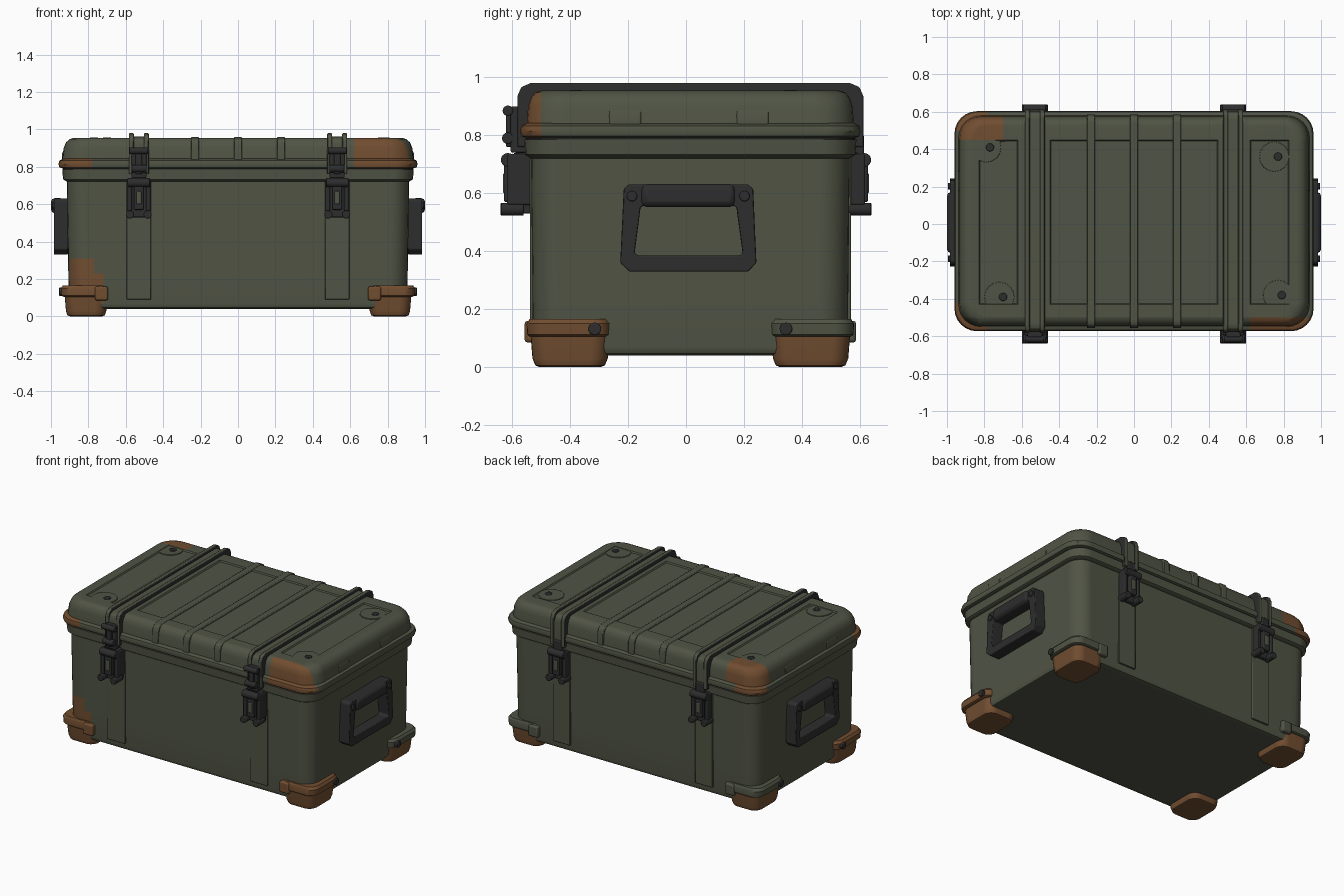
import bpy, bmesh, math
from mathutils import Vector

cube = bpy.data.objects.get("Cube")
if cube:
    bpy.data.objects.remove(cube, do_unlink=True)

CY = 0.015  # the shell sits slightly towards the back


def material(name, r, g, b):
    m = bpy.data.materials.new(name)
    m.use_nodes = True
    m.diffuse_color = (r, g, b, 1)
    bsdf = m.node_tree.nodes["Principled BSDF"]
    bsdf.inputs["Base Color"].default_value = (r, g, b, 1)
    bsdf.inputs["Roughness"].default_value = 0.7
    return m


GREEN = material("olive green", 0.08, 0.088, 0.058)
BROWN = material("worn brown", 0.165, 0.075, 0.03)
DARK = material("dark metal", 0.026, 0.026, 0.027)


def finish(name, bm, mats, bevel=0.0):
    bmesh.ops.recalc_face_normals(bm, faces=bm.faces[:])
    mesh = bpy.data.meshes.new(name)
    bm.to_mesh(mesh)
    bm.free()
    for m in mats:
        mesh.materials.append(m)
    obj = bpy.data.objects.new(name, mesh)
    bpy.context.collection.objects.link(obj)
    bpy.ops.object.select_all(action="DESELECT")
    obj.select_set(True)
    bpy.context.view_layer.objects.active = obj
    bpy.ops.object.shade_smooth_by_angle(angle=math.radians(40))
    if bevel:
        mod = obj.modifiers.new("soft edges", "BEVEL")
        mod.width, mod.segments = bevel, 2
        mod.limit_method = "ANGLE"
    obj.modifiers.new("weighted normals", "WEIGHTED_NORMAL").keep_sharp = True
    return obj


def rounded_stack(rings, cx=0.0, cy=CY, steps=7):
    """Loft rounded rectangles given as (half x, half y, corner radius, z)."""
    bm = bmesh.new()
    loops = []
    for hx, hy, r, z in rings:
        loop = []
        for q, (sx, sy) in enumerate([(1, 1), (-1, 1), (-1, -1), (1, -1)]):
            for i in range(steps):
                a = (q + i / (steps - 1)) * math.pi / 2
                loop.append(bm.verts.new((cx + sx * (hx - r) + r * math.cos(a),
                                          cy + sy * (hy - r) + r * math.sin(a), z)))
        loops.append(loop)
    for low, high in zip(loops, loops[1:]):
        for i in range(len(low)):
            j = (i + 1) % len(low)
            bm.faces.new((low[i], low[j], high[j], high[i]))
    bm.faces.new(loops[0][::-1])
    bm.faces.new(loops[-1])
    bm.normal_update()
    return bm


def slice_at(bm, axis, *places):
    for p in places:
        co, no = Vector(), Vector()
        co[axis], no[axis] = p, 1
        bmesh.ops.bisect_plane(bm, geom=bm.verts[:] + bm.edges[:] + bm.faces[:],
                               plane_co=co, plane_no=no)


def paint(bm, rule, index=1):
    for f in bm.faces:
        if rule(f.calc_center_median()):
            f.material_index = index


def box(name, x, y, z, mat, bevel=0.006):
    bm = bmesh.new()
    bmesh.ops.create_cube(bm, size=1)
    for v in bm.verts:
        for k, (lo, hi) in enumerate((x, y, z)):
            v.co[k] = (lo + hi) / 2 + v.co[k] * abs(hi - lo)
    return finish(name, bm, [mat], bevel)


def cylinder(name, centre, radius, depth, axis, mat, bevel=0.004):
    bm = bmesh.new()
    bmesh.ops.create_cone(bm, cap_ends=True, segments=16, radius1=radius,
                          radius2=radius, depth=depth)
    obj = finish(name, bm, [mat], bevel)
    obj.location = centre
    obj.rotation_euler = {"x": (0, math.pi / 2, 0), "y": (math.pi / 2, 0, 0), "z": (0, 0, 0)}[axis]
    return obj


def arch(name, half, top, low, centre, width, axis, mats, bevel=0.005):
    """Solid band running over the lid, its section drawn across one axis."""
    bend = 0.045
    side = [(half, low), (half, top - bend), (half - 0.3 * bend, top - 0.3 * bend), (half - bend, top)]
    points = side + [(-u, z) for u, z in side[::-1]]
    bm = bmesh.new()
    ends = []
    for w in (centre - width / 2, centre + width / 2):
        ends.append([bm.verts.new((w, u + CY, z) if axis == "x" else (u, w, z)) for u, z in points])
    n = len(points)
    for i in range(n):
        j = (i + 1) % n
        bm.faces.new((ends[0][i], ends[0][j], ends[1][j], ends[1][i]))
    for e in ends:
        f = bm.faces.new(e)
        f.material_index = len(mats) - 1
    return finish(name, bm, mats, bevel)


# Body with a worn front corner
body = rounded_stack([(0.87, 0.51, 0.09, 0.04), (0.893, 0.533, 0.1, 0.047), (0.905, 0.543, 0.1, 0.07),
                      (0.915, 0.55, 0.1, 0.74)])
slice_at(body, 0, -0.72, -0.77)
slice_at(body, 1, -0.47)
slice_at(body, 2, 0.23, 0.31)
paint(body, lambda c: c.y < -0.47 and 0.07 < c.z < 0.31 and c.x < (-0.72 if c.z < 0.23 else -0.77))
finish("body", body, [GREEN, BROWN])

# Rolled lips where body and lid meet
finish("body_lip", rounded_stack([(0.915, 0.55, 0.1, 0.72), (0.935, 0.57, 0.11, 0.733),
                                  (0.94, 0.573, 0.11, 0.785), (0.92, 0.555, 0.1, 0.79)]), [GREEN])
finish("seal", rounded_stack([(0.935, 0.568, 0.11, 0.78), (0.935, 0.568, 0.11, 0.80)]), [DARK])
rim = rounded_stack([(0.935, 0.565, 0.11, 0.79), (0.955, 0.583, 0.12, 0.797), (0.96, 0.588, 0.12, 0.815),
                     (0.955, 0.583, 0.12, 0.833), (0.93, 0.56, 0.11, 0.845)])
slice_at(rim, 0, 0.62, -0.78)
slice_at(rim, 1, -0.42, -0.5, 0.5)
paint(rim, lambda c: (c.x > 0.62 and c.y < -0.5) or (c.x < -0.78 and (c.y < -0.42 or c.y > 0.5)))
finish("lid_rim", rim, [GREEN, BROWN])

# Lid with sunken top panels and worn corners
lid = rounded_stack([(0.94, 0.565, 0.12, 0.83), (0.932, 0.56, 0.12, 0.9), (0.92, 0.55, 0.12, 0.93),
                     (0.9, 0.535, 0.11, 0.948), (0.875, 0.512, 0.1, 0.955)])
slice_at(lid, 0, -0.83, -0.7, -0.62, -0.45, 0.45, 0.62, 0.83)
slice_at(lid, 1, -0.5, -0.43, 0.45)
paint(lid, lambda c: (c.x > 0.62 and c.y < -0.5 and c.z < 0.953) or (c.x < -0.7 and c.y > 0.45))
panels = []
for f in lid.faces:
    c = f.calc_center_median()
    if c.z > 0.954 and -0.43 < c.y < 0.45 and (abs(c.x) < 0.45 or 0.62 < abs(c.x) < 0.83):
        panels.append(f)
bmesh.ops.inset_region(lid, faces=panels, thickness=0.008, depth=-0.008)
finish("lid", lid, [GREEN, BROWN])

# Raised ribs across the lid and on its ends
for x in (-0.23, 0, 0.23):
    arch("lid_rib", 0.571, 0.958, 0.83, x, 0.045, "x", [GREEN])
for y in (-0.21, 0.23):
    arch("lid_end_rib", 0.941, 0.915, 0.83, y, 0.11, "y", [GREEN])

# Round marks and studs on the lid corners
for x, y in ((0.77, 0.36), (0.79, -0.38), (-0.7, -0.39), (-0.77, 0.41)):
    cylinder("lid_stud", (x, y, 0.95), 0.022, 0.014, "z", DARK)
    cylinder("lid_round_mark", (x - 0.02, y, 0.948), 0.08, 0.008, "z", GREEN, 0.002)


# Strap channels, wall columns and latches
def latch(x, s):
    wall = CY + s * 0.54

    def part(name, half, out, z, mat, shift=0.0):
        box(name, (x + shift - half, x + shift + half), (wall, s * out), z, mat)

    part("latch_back_plate", 0.055, 0.595, (0.53, 0.74), DARK)
    for side in (-1, 1):
        part("latch_side_rail", 0.012, 0.618, (0.56, 0.735), DARK, side * 0.05)
        cylinder("latch_bolt", (x + side * 0.047, s * 0.6, 0.545), 0.022, 0.08, "y", DARK)
    part("latch_lever", 0.026, 0.628, (0.57, 0.7), DARK)
    part("latch_lever_inlay", 0.014, 0.632, (0.6, 0.67), GREEN)
    cylinder("latch_pivot", (x, s * 0.615, 0.715), 0.024, 0.12, "x", DARK)
    if s < 0:
        part("latch_hook", 0.04, 0.605, (0.74, 0.9), DARK)
        part("latch_hook_spine", 0.018, 0.622, (0.76, 0.88), DARK)
        cylinder("latch_hook_pin", (x, -0.615, 0.79), 0.02, 0.08, "x", DARK)
        cylinder("latch_top_pin", (x, -0.615, 0.885), 0.018, 0.1, "x", DARK)
    else:
        part("hinge_strap", 0.03, 0.615, (0.73, 0.8), DARK)


for x in (-0.53, 0.53):
    arch("strap_web", 0.59, 0.962, 0.76, x, 0.08, "x", [GREEN])
    for side in (-1, 1):
        arch("strap_rail", 0.597, 0.98, 0.76, x + side * 0.04, 0.026, "x", [GREEN, DARK])
    for s in (-1, 1):
        box("wall_column", (x - 0.065, x + 0.065), (CY, CY + s * 0.554), (0.09, 0.73), GREEN, 0.004)
        latch(x, s)


# Carrying handles
def handle(s):
    outer = [(-0.195, 0.33), (0.215, 0.33), (0.243, 0.36), (0.232, 0.615),
             (0.215, 0.63), (-0.2, 0.63), (-0.215, 0.615), (-0.227, 0.36)]
    inner = [(-0.165, 0.385), (0.185, 0.385), (0.195, 0.395), (0.174, 0.55),
             (0.168, 0.556), (-0.15, 0.556), (-0.157, 0.55), (-0.177, 0.395)]
    bm = bmesh.new()
    loops = [[bm.verts.new((s * x, y, z)) for y, z in pts]
             for pts, x in ((outer, 0.91), (outer, 0.985), (inner, 0.985), (inner, 0.91))]
    for a, b in zip(loops, loops[1:] + loops[:1]):
        for i in range(len(a)):
            j = (i + 1) % len(a)
            bm.faces.new((a[i], a[j], b[j], b[i]))
    finish("handle_frame", bm, [DARK], 0.014)
    box("handle_grip", (s * 0.93, s * 1.0), (-0.155, 0.17), (0.552, 0.632), DARK, 0.02)
    for y in (-0.186, 0.202):
        cylinder("handle_bolt", (s * 0.985, y, 0.59), 0.018, 0.02, "x", DARK)


# Corner feet with clamp bands
for s in (-1, 1):
    handle(s)
    for t in (-1, 1):
        cx, cy = s * 0.812, CY + t * 0.415
        band_mat = BROWN if t < 0 else GREEN
        finish("corner_foot", rounded_stack([(0.085, 0.105, 0.05, 0), (0.1, 0.12, 0.055, 0.006),
                                             (0.108, 0.13, 0.06, 0.03), (0.116, 0.138, 0.06, 0.13)],
                                            cx, cy), [BROWN])
        finish("foot_band", rounded_stack([(0.115, 0.135, 0.06, 0.105), (0.127, 0.143, 0.065, 0.112),
                                           (0.13, 0.145, 0.065, 0.15), (0.118, 0.135, 0.06, 0.166)],
                                          s * 0.818, CY + t * 0.42), [band_mat])
        box("foot_clip", (s * 0.695, s * 0.765), (cy, CY + t * 0.572), (0.085, 0.16), band_mat, 0.01)
        cylinder("foot_bolt", (s * 0.945, CY + t * 0.33, 0.132), 0.022, 0.025, "x", DARK)
